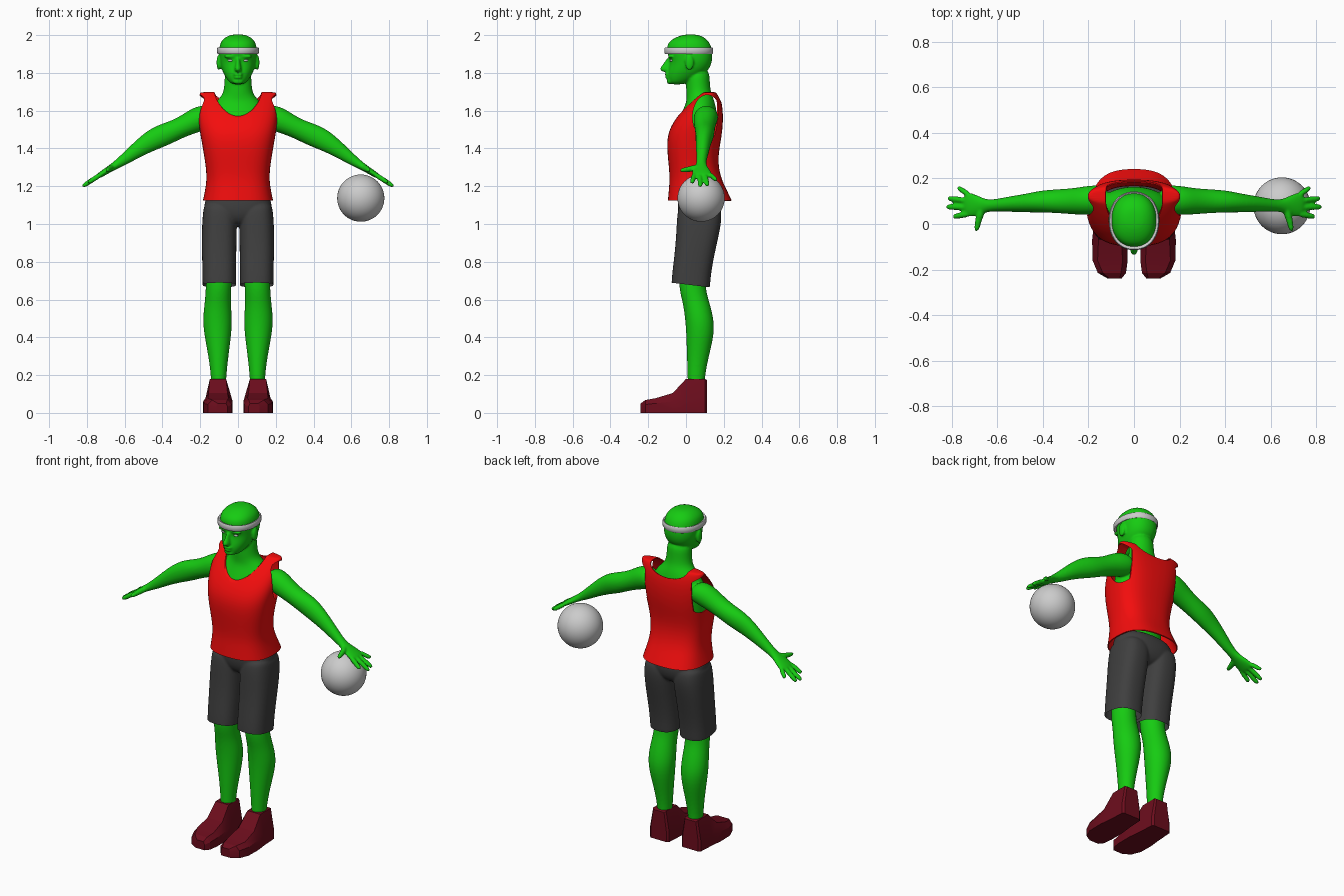
import bpy, bmesh
from math import cos, sin, pi, radians
from mathutils import Vector, Matrix

if "Cube" in bpy.data.objects:
    bpy.data.objects.remove(bpy.data.objects["Cube"])


def material(name, rgb):
    m = bpy.data.materials.new(name)
    m.diffuse_color = (*rgb, 1)
    m.use_nodes = True
    m.node_tree.nodes["Principled BSDF"].inputs["Base Color"].default_value = m.diffuse_color
    return m


GREEN = material("green skin", (0.008, 0.6, 0.006))
RED = material("red cloth", (0.9, 0.004, 0.004))
DARK = material("dark cloth", (0.05, 0.05, 0.05))
MAROON = material("maroon leather", (0.15, 0.004, 0.012))


def loft(bm, rings, n=16, p=2.0, caps=(True, True)):
    """Bridge superelliptic rings, each given as (centre, u, v)."""
    loops = []
    for c, u, v in rings:
        c, u, v = Vector(c), Vector(u), Vector(v)
        loop = []
        for i in range(n):
            a = 2 * pi * i / n
            x, y = [(1 if t > 0 else -1) * abs(t) ** (2 / p) for t in (cos(a), sin(a))]
            loop.append(bm.verts.new(c + u * x + v * y))
        loops.append(loop)
    for a, b in zip(loops, loops[1:]):
        for i in range(n):
            bm.faces.new((a[i], a[(i + 1) % n], b[(i + 1) % n], b[i]))
    if caps[0]:
        bm.faces.new(loops[0][::-1])
    if caps[1]:
        bm.faces.new(loops[-1])


def level(z, x0, x1, y0, y1):
    """Horizontal ring from its extents."""
    return ((x0 + x1) / 2, (y0 + y1) / 2, z), ((x1 - x0) / 2, 0, 0), (0, (y1 - y0) / 2, 0)


def centred(rows):
    return [level(z, -w, w, y0, y1) for z, y0, y1, w in rows]


def sided(rows, s):
    return [level(z, min(s * a, s * b), max(s * a, s * b), y0, y1) for z, a, b, y0, y1 in rows]


def ball(bm, centre, size, seg=16):
    bmesh.ops.create_uvsphere(bm, u_segments=seg, v_segments=seg // 2, radius=1,
                              matrix=Matrix.Translation(centre) @ Matrix.Diagonal((*size, 1)))


def finish(bm, name, mat=None):
    bmesh.ops.recalc_face_normals(bm, faces=bm.faces[:])
    me = bpy.data.meshes.new(name)
    bm.to_mesh(me)
    bm.free()
    ob = bpy.data.objects.new(name, me)
    bpy.context.collection.objects.link(ob)
    if mat:
        me.materials.append(mat)
    return ob


def select(ob):
    bpy.ops.object.select_all(action='DESELECT')
    ob.select_set(True)
    bpy.context.view_layer.objects.active = ob


def modify(ob, kind, **settings):
    m = ob.modifiers.new(kind.title(), kind)
    for k, v in settings.items():
        setattr(m, k, v)
    select(ob)
    bpy.ops.object.modifier_apply(modifier=m.name)


def smooth(ob, angle=50):
    select(ob)
    bpy.ops.object.shade_smooth_by_angle(angle=radians(angle))


def blend(ob, voxel, passes):
    """Melt overlapping closed parts into one smooth surface."""
    modify(ob, 'SUBSURF', levels=2)
    modify(ob, 'REMESH', mode='VOXEL', voxel_size=voxel)
    modify(ob, 'SMOOTH', factor=0.5, iterations=passes)


# Body: torso and neck
bm = bmesh.new()
loft(bm, centred([(1.0, 0, .14, .13), (1.15, -.04, .14, .14), (1.25, -.055, .14, .135),
                  (1.4, -.065, .15, .155), (1.5, -.06, .165, .17), (1.58, -.03, .168, .17),
                  (1.64, .0, .155, .13), (1.67, .002, .145, .095), (1.70, .0, .132, .077),
                  (1.75, -.002, .127, .073), (1.83, .0, .125, .07)]))

# Head and face
loft(bm, centred([(1.738, -.08, -.02, .03), (1.755, -.095, .03, .052), (1.79, -.10, .09, .074),
                  (1.82, -.095, .125, .088), (1.86, -.085, .14, .098), (1.90, -.10, .142, .101),
                  (1.94, -.104, .136, .10), (1.97, -.088, .12, .09), (1.993, -.045, .09, .062),
                  (2.004, -.005, .055, .03)]), n=20, p=2.2)
loft(bm, centred([(1.802, -.115, -.06, .014), (1.815, -.143, -.06, .021), (1.83, -.137, -.06, .017),
                  (1.855, -.116, -.06, .012), (1.885, -.10, -.06, .011)]), n=12)
ball(bm, (0, -.099, 1.792), (.028, .014, .008))
ball(bm, (0, -.097, 1.776), (.024, .014, .008))
ball(bm, (0, -.085, 1.755), (.03, .018, .016))
PERP = Vector((.55, 0, .83))


def hand_z(x):
    return 1.315 - .65 * (x - .645)


for s in (-1, 1):
    ball(bm, (s * .04, -.08, 1.887), (.036, .016, .01))
    ball(bm, (s * .102, .018, 1.855), (.012, .024, .042))
    up = Vector((s * PERP.x, 0, PERP.z))
    along = Vector((s * PERP.z, 0, -PERP.x))

    # Arms, running into flat palms
    arm = [(.12, .11, 1.585, .06, .06), (.19, .105, 1.563, .072, .067), (.25, .10, 1.535, .062, .06),
           (.32, .10, 1.502, .055, .054), (.40, .10, 1.47, .063, .05), (.47, .092, 1.435, .055, .042),
           (.54, .088, 1.388, .041, .035), (.60, .083, 1.343, .031, .028),
           (.645, .08, 1.313, .022, .026), (.68, .08, 1.291, .018, .043),
           (.72, .085, 1.266, .016, .057), (.748, .087, 1.248, .013, .052)]
    loft(bm, [((s * x, y, z), (0, w, 0), up * t) for x, y, z, t, w in arm])

    # Fingers and thumb
    for y0, x1, y1 in ((.045, .795, .032), (.073, .825, .075), (.1, .818, .113), (.126, .775, .16)):
        rings = []
        for t, r in ((0, .014), (.5, .014), (.85, .013), (1, .009)):
            x, y = .72 + (x1 - .72) * t, y0 + (y1 - y0) * t
            rings.append(((s * x, y, hand_z(x)), (0, r, 0), up * r))
        loft(bm, rings, n=12)
    loft(bm, [((s * x, y, hand_z(x)), along * r, up * r)
              for x, y, r in ((.665, .07, .02), (.68, .03, .017), (.688, -.005, .014), (.693, -.034, .01))], n=12)

    # Legs
    loft(bm, sided([(.08, .065, .14, .01, .1), (.18, .063, .142, .008, .097), (.30, .05, .157, .004, .122),
                    (.42, .033, .182, 0, .152), (.50, .03, .188, -.006, .148), (.58, .037, .178, -.017, .127),
                    (.65, .035, .172, -.037, .105), (.75, .03, .17, -.04, .105),
                    (.9, .025, .17, -.03, .12), (1.03, .02, .16, -.02, .14)], s))
body = finish(bm, "body", GREEN)
blend(body, .006, 3)
smooth(body, 80)

# Eyes
bm = bmesh.new()
for s in (-1, 1):
    ball(bm, (s * .038, -.073, 1.866), (.016, .013, .008))
smooth(finish(bm, "eyes"))

# Headband
bm = bmesh.new()
loft(bm, [level(z, -w, w, .014 - w - .018, .014 + w + .018) for z, w in
          ((1.905, .095), (1.9, .107), (1.906, .111), (1.929, .111), (1.935, .107), (1.93, .095))],
     n=48, p=2.15, caps=(False, False))
smooth(finish(bm, "headband"))

# Tank top shell
bm = bmesh.new()
loft(bm, centred([(1.125, -.097, .243, .187), (1.18, -.092, .217, .175), (1.25, -.086, .182, .165),
                  (1.35, -.097, .167, .178), (1.47, -.106, .192, .2), (1.56, -.057, .198, .214),
                  (1.63, .005, .193, .212), (1.675, .055, .18, .206), (1.693, .08, .168, .203),
                  (1.70, .095, .155, .2)]), n=24, p=2.6, caps=(False, True))
shirt = finish(bm, "tank_top", RED)
modify(shirt, 'SUBSURF', levels=2)
modify(shirt, 'SOLIDIFY', thickness=.006, offset=-1)

# Neck and arm openings
bm = bmesh.new()
loft(bm, [((0, y, 1.705), (.125, 0, 0), (0, 0, h)) for y, h in ((-.2, .185), (-.04, .135), (.3, .028))], n=48)
for s in (-1, 1):
    loft(bm, [((s * x, .112, 1.567), (0, .077, 0), (0, 0, .116)) for x in (.155, .3)], n=48)
cutter = finish(bm, "opening_cutter")
cutter.hide_render = True
modify(shirt, 'BOOLEAN', operation='DIFFERENCE', object=cutter, solver='EXACT')
bpy.data.objects.remove(cutter)
smooth(shirt)

# Shorts: hips and two legs blended, hem cut open
bm = bmesh.new()
loft(bm, centred([(.985, .01, .13, .08), (1.02, -.03, .175, .16), (1.07, -.045, .19, .182),
                  (1.12, -.045, .19, .178), (1.18, -.04, .16, .155)]), n=24, p=2.4)
for s in (-1, 1):
    loft(bm, sided([(.6, .01, .187, -.08, .125), (.7, .01, .188, -.078, .128), (.8, .009, .19, -.066, .143),
                    (.9, .008, .192, -.055, .165), (1.0, .005, .191, -.05, .187),
                    (1.07, .005, .185, -.045, .19), (1.12, .02, .175, -.03, .17)], s), n=24, p=2.6)
shorts = finish(bm, "shorts", DARK)
blend(shorts, .006, 3)
bm = bmesh.new()
bm.from_mesh(shorts.data)
bmesh.ops.bisect_plane(bm, geom=bm.verts[:] + bm.edges[:] + bm.faces[:], plane_co=(0, 0, .68),
                       plane_no=(0, .12, 1), clear_inner=True)
bm.to_mesh(shorts.data)
bm.free()
smooth(shorts, 80)

# Shoes: faceted cross-sections from toe to heel
for s, side in ((-1, "right"), (1, "left")):
    bm = bmesh.new()
    sections = []
    for y, cx, w, wt, h in ((-.24, .085, .03, .022, .05), (-.215, .097, .062, .04, .068),
                            (-.16, .105, .077, .055, .078), (-.07, .106, .078, .05, .105),
                            (0, .106, .07, .043, .18), (.1, .106, .064, .043, .18),
                            (.11, .106, .052, .036, .175)):
        mid = min(.06, h * .65)
        sections.append([bm.verts.new((s * (cx + x), y, z)) for x, z in
                         ((-w, 0), (-w, mid), (-wt, h), (wt, h), (w, mid), (w, 0))])
    for a, b in zip(sections, sections[1:]):
        for i in range(6):
            bm.faces.new((a[i], a[(i + 1) % 6], b[(i + 1) % 6], b[i]))
    bm.faces.new(sections[0])
    bm.faces.new(sections[-1])
    smooth(finish(bm, side + "_shoe", MAROON), 25)

# Ball under the left hand
bm = bmesh.new()
ball(bm, (.65, .08, 1.137), (.125, .125, .125), seg=48)
smooth(finish(bm, "ball"))
